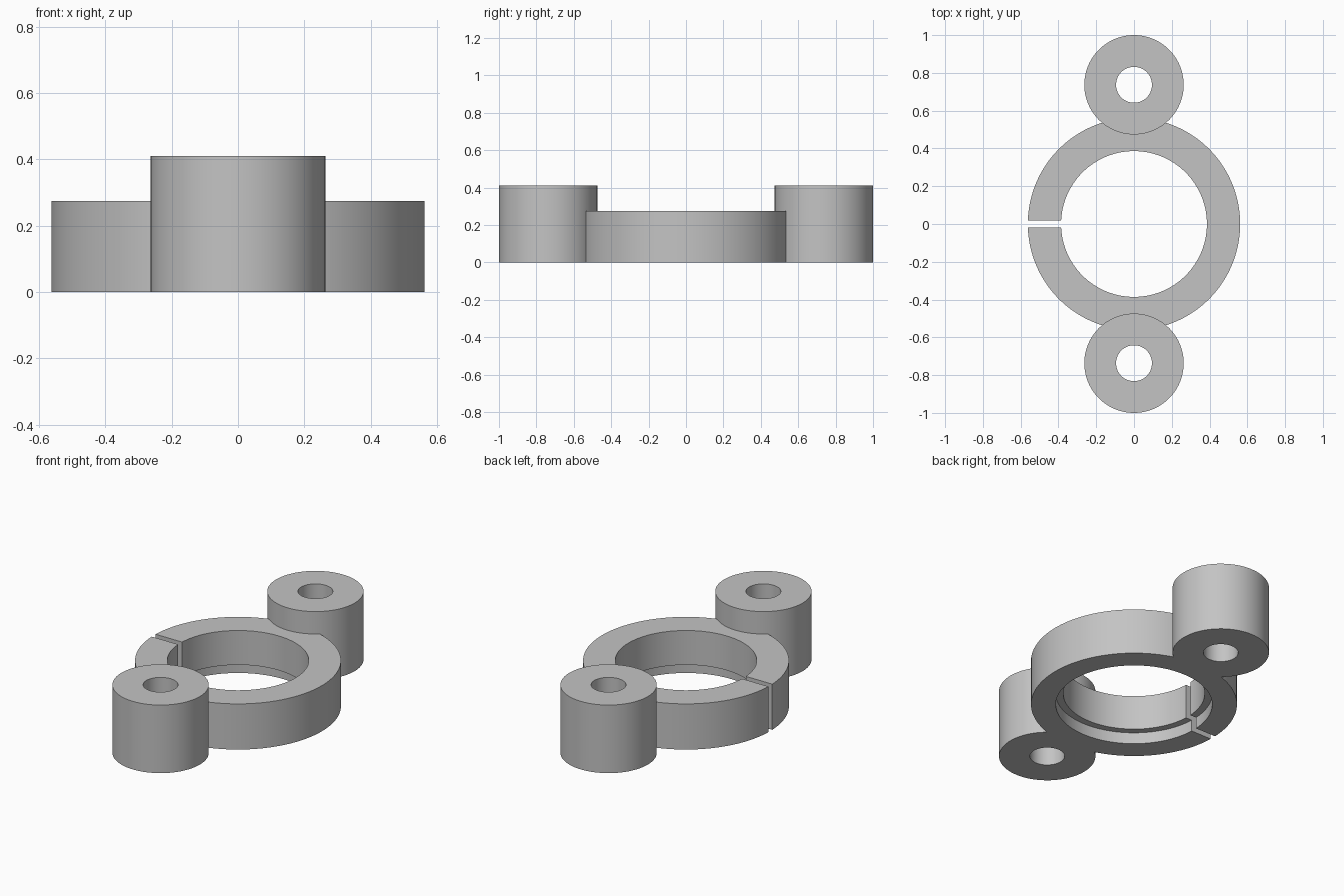
import bpy
import math

if "Cube" in bpy.data.objects:
    bpy.data.objects.remove(bpy.data.objects["Cube"], do_unlink=True)

RING_HEIGHT = 0.275
BOSS_HEIGHT = 0.41
BOSS_Y = 0.737

grey = bpy.data.materials.new("plain grey")
grey.use_nodes = True
colour = (0.55, 0.55, 0.55, 1)
grey.diffuse_color = colour
grey.node_tree.nodes["Principled BSDF"].inputs["Base Color"].default_value = colour


def cylinder(name, radius, bottom, top, y=0.0, sides=96):
    bpy.ops.mesh.primitive_cylinder_add(
        vertices=sides, radius=radius, depth=top - bottom,
        location=(0, y, (bottom + top) / 2))
    ob = bpy.context.object
    ob.name = name
    ob.data.materials.append(grey)
    return ob


def combine(body, tool, operation):
    """Apply one boolean and discard the tool."""
    bpy.context.view_layer.objects.active = body
    mod = body.modifiers.new(operation.lower(), "BOOLEAN")
    mod.operation = operation
    mod.solver = "EXACT"
    mod.object = tool
    bpy.ops.object.modifier_apply(modifier=mod.name)
    bpy.data.objects.remove(tool, do_unlink=True)


# Ring body with a tall boss at the front and back
clamp = cylinder("split_ring_clamp", 0.562, 0, RING_HEIGHT, sides=128)
for side in (-1, 1):
    combine(clamp, cylinder("boss", 0.263, 0, BOSS_HEIGHT, side * BOSS_Y), "UNION")

# Bolt holes through the bosses
for side in (-1, 1):
    combine(clamp, cylinder("bolt_hole", 0.095, -0.1, 0.6, side * BOSS_Y, 64), "DIFFERENCE")

# Centre bore, then the wider recess underneath. The bore starts inside the
# recess; its upper end stays clear of the top of the ring.
combine(clamp, cylinder("centre_bore", 0.386, -0.1, 0.6, sides=128), "DIFFERENCE")
combine(clamp, cylinder("lower_recess", 0.427, -0.1, 0.068, sides=128), "DIFFERENCE")

# Narrow slot splitting the ring on one side
bpy.ops.mesh.primitive_cube_add(size=1, location=(-0.5, 0, 0.2))
slot = bpy.context.object
slot.name = "split_slot"
slot.scale = (0.5, 0.037, 0.8)
slot.data.materials.append(grey)
combine(clamp, slot, "DIFFERENCE")

# Smooth walls with crisp rims
bpy.ops.object.select_all(action="DESELECT")
clamp.select_set(True)
bpy.context.view_layer.objects.active = clamp
bpy.ops.object.shade_smooth_by_angle(angle=math.radians(30))
